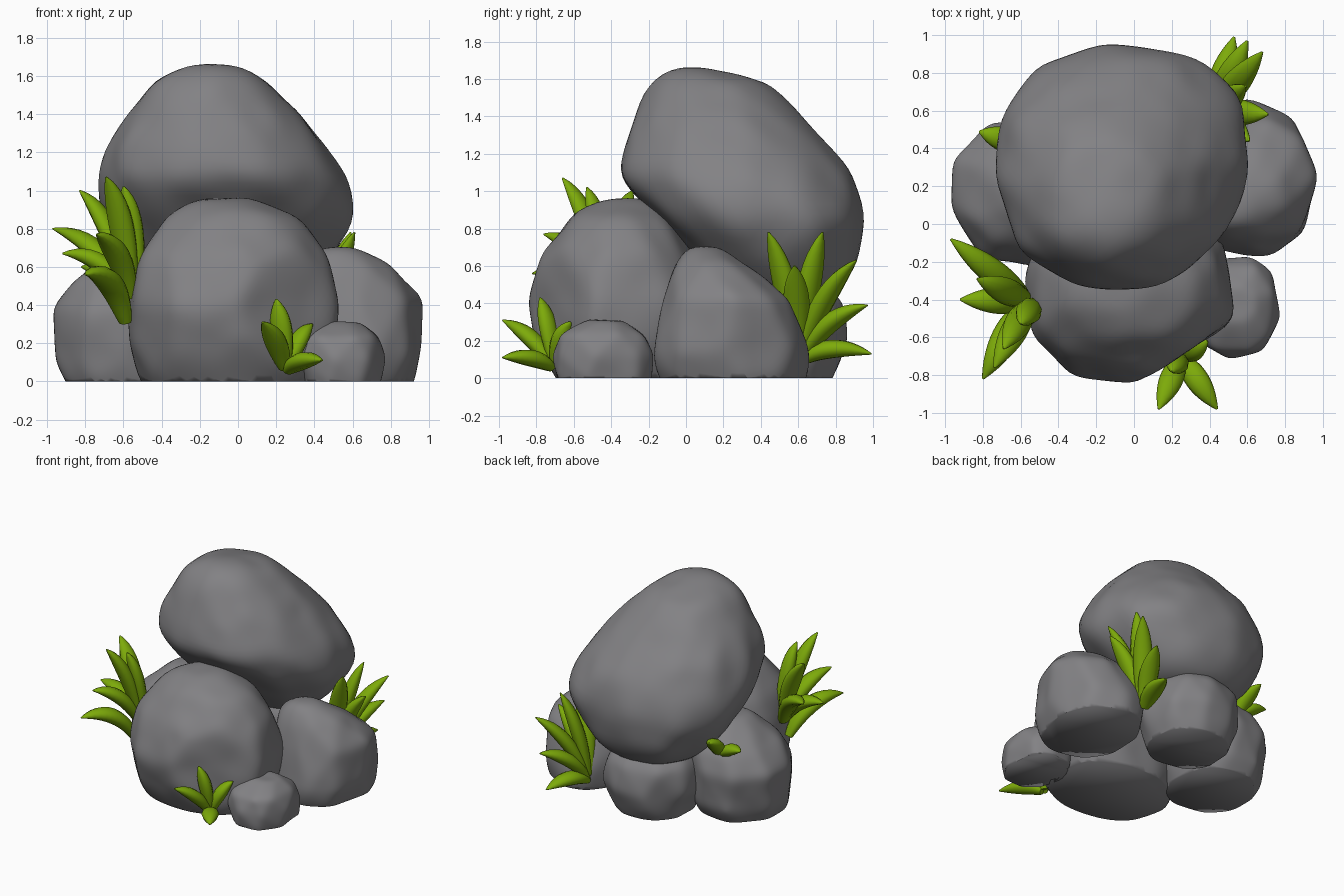
import bpy, bmesh, math, random
from mathutils import Vector, noise
from mathutils.bvhtree import BVHTree

if "Cube" in bpy.data.objects:
    bpy.data.objects.remove(bpy.data.objects["Cube"])


def material(name, rgb):
    m = bpy.data.materials.new(name)
    m.diffuse_color = (*rgb, 1.0)
    m.use_nodes = True
    m.node_tree.nodes["Principled BSDF"].inputs["Base Color"].default_value = m.diffuse_color
    return m


STONE = material("stone grey", (0.225, 0.222, 0.232))
LEAF = material("leaf green", (0.205, 0.405, 0.003))


def finish(bm, name, mat, angle):
    bmesh.ops.recalc_face_normals(bm, faces=bm.faces[:])
    me = bpy.data.meshes.new(name)
    bm.to_mesh(me)
    bm.free()
    me.materials.append(mat)
    ob = bpy.data.objects.new(name, me)
    bpy.context.collection.objects.link(ob)
    bpy.ops.object.select_all(action='DESELECT')
    ob.select_set(True)
    bpy.context.view_layer.objects.active = ob
    bpy.ops.object.shade_smooth_by_angle(angle=math.radians(angle))
    return ob


def fit(values, lo, hi):
    a, b = min(values), max(values)
    return [lo + (v - a) / (b - a) * (hi - lo) for v in values]


def rock(name, levels, seed, grounded=True, sides=9, chips=()):
    """Worn stone from levels (z, x min, x max, y min, y max), with flat
    chips given as (point, normal)."""
    rng = random.Random(seed)
    if grounded:
        _, x0, x1, y0, y1 = levels[0]
        dx, dy = (x1 - x0) * 0.1, (y1 - y0) * 0.1
        levels = [(-0.12, x0 + dx, x1 - dx, y0 + dy, y1 - dy)] + levels
    # faceted hull around jittered rings, each filling its level
    hull = bmesh.new()
    for z, x0, x1, y0, y1 in levels:
        turn = rng.uniform(0, math.tau)
        angles = [turn + (i + rng.uniform(-0.2, 0.2)) * math.tau / sides
                  for i in range(sides)]
        soft = lambda c: math.copysign(abs(c) ** 0.9, c)
        xs = fit([soft(math.cos(a)) for a in angles], x0, x1)
        ys = fit([soft(math.sin(a)) for a in angles], y0, y1)
        for x, y in zip(xs, ys):
            hull.verts.new((x, y, z))
    bmesh.ops.convex_hull(hull, input=hull.verts[:])
    for point, normal in chips:
        bmesh.ops.bisect_plane(
            hull, geom=hull.verts[:] + hull.edges[:] + hull.faces[:],
            plane_co=point, plane_no=normal, clear_outer=True)
        bmesh.ops.convex_hull(hull, input=hull.verts[:])
    tree = BVHTree.FromBMesh(hull)
    hull.free()
    # dense ball wrapped onto the hull, then worn soft
    _, x0, x1, y0, y1 = levels[len(levels) // 2]
    centre = Vector(((x0 + x1) / 2, (y0 + y1) / 2,
                     (levels[0][0] + levels[-1][0]) / 2))
    bm = bmesh.new()
    bmesh.ops.create_icosphere(bm, subdivisions=5, radius=1)
    for v in bm.verts:
        d = v.co.normalized()
        hit = tree.ray_cast(centre + d * 3, -d)[0]
        v.co = hit if hit else centre + d * 0.2
    for _ in range(5):
        bmesh.ops.smooth_vert(bm, verts=bm.verts[:], factor=0.5,
                              use_axis_x=True, use_axis_y=True, use_axis_z=True)
    for v in bm.verts:
        v.co += (v.co - centre).normalized() * (
            0.005 + 0.012 * noise.noise(v.co * 5 + Vector((seed, 0, 0))))
    # flat underside
    if grounded:
        cut = bmesh.ops.bisect_plane(
            bm, geom=bm.verts[:] + bm.edges[:] + bm.faces[:],
            plane_co=(0, 0, 0), plane_no=(0, 0, 1), clear_inner=True)
        rim = [e for e in cut["geom_cut"] if isinstance(e, bmesh.types.BMEdge)]
        bmesh.ops.edgeloop_fill(bm, edges=rim)
    return finish(bm, name, STONE, 180)


def leaf(name, base, tip, width, lift):
    """Fleshy pointed blade arching from base to tip."""
    base, tip = Vector(base), Vector(tip)
    span = tip - base
    out = Vector((span.x, span.y, 0))
    mid = base + out * 0.35 + Vector((0, 0, span.z * 0.5 + lift))
    side = Vector((0, 0, 1)).cross(out).normalized()
    steps, sides = 12, 10
    bm = bmesh.new()
    rings = []
    for s in range(steps + 1):
        t = s / steps
        p = base * (1 - t) ** 2 + mid * 2 * t * (1 - t) + tip * t * t
        tangent = ((mid - base) * (1 - t) + (tip - mid) * t).normalized()
        normal = tangent.cross(side).normalized()
        w = width / 2 * (0.5 * (1 - t) + 0.8 * max(
            0.0, math.sin(math.pi * t ** 1.15)) ** 0.7)
        w = max(w, 0.006)
        rings.append([bm.verts.new(
            p + side * w * math.cos(a) + normal * w * 0.72 * math.sin(a))
            for a in (math.tau * i / sides for i in range(sides))])
    for r0, r1 in zip(rings, rings[1:]):
        for i in range(sides):
            j = (i + 1) % sides
            bm.faces.new((r0[i], r0[j], r1[j], r1[i]))
    bm.faces.new(rings[0])
    bm.faces.new(rings[-1])
    return finish(bm, name, LEAF, 60)


def tuft(name, base, width, lift, tips):
    for i, tip in enumerate(tips):
        # spread the roots a little towards each tip
        root = Vector(base) + (Vector(tip) - Vector(base)) * 0.06
        leaf(f"{name}_leaf_{i + 1}", root, tip, width, lift)


# Large boulder resting on the others
rock("top_boulder", [
    (0.42, -0.38, 0.28, 0.28, 0.80),
    (0.62, -0.60, 0.48, 0.08, 0.92),
    (0.85, -0.72, 0.61, -0.15, 0.97),
    (1.07, -0.74, 0.58, -0.35, 0.90),
    (1.22, -0.70, 0.47, -0.33, 0.79),
    (1.40, -0.57, 0.32, -0.27, 0.61),
    (1.57, -0.46, 0.15, -0.21, 0.46),
    (1.655, -0.28, 0.00, -0.10, 0.10)], 3, grounded=False, sides=10)

# Stones on the ground
rock("front_boulder", [
    (0.0, -0.52, 0.42, -0.70, 0.05),
    (0.18, -0.57, 0.50, -0.80, 0.10),
    (0.40, -0.58, 0.55, -0.86, 0.12),
    (0.66, -0.51, 0.47, -0.77, 0.04),
    (0.86, -0.38, 0.33, -0.62, -0.08),
    (0.955, -0.22, 0.08, -0.46, -0.20)], 8, sides=10,
    chips=[((0.54, -0.50, 0.3), (0.54, -0.84, 0.0)),
           ((0.23, -0.66, 0.0), (0.50, -0.80, -0.25))])
rock("left_stone", [
    (0.0, -0.89, -0.30, -0.16, 0.45),
    (0.10, -0.95, -0.25, -0.20, 0.52),
    (0.38, -0.98, -0.20, -0.22, 0.56),
    (0.53, -0.85, -0.20, -0.15, 0.50),
    (0.70, -0.64, -0.35, 0.00, 0.30)], 5)
rock("right_stone", [
    (0.0, 0.28, 0.92, -0.15, 0.65),
    (0.14, 0.25, 0.96, -0.18, 0.67),
    (0.42, 0.25, 0.97, -0.13, 0.55),
    (0.61, 0.30, 0.80, -0.06, 0.32),
    (0.70, 0.42, 0.62, 0.00, 0.18)], 12)
rock("back_stone", [
    (0.0, -0.36, 0.20, 0.22, 0.78),
    (0.20, -0.44, 0.28, 0.18, 0.86),
    (0.40, -0.42, 0.26, 0.18, 0.84),
    (0.58, -0.28, 0.12, 0.30, 0.68)], 21)
rock("small_stone", [
    (0.0, 0.34, 0.75, -0.68, -0.18),
    (0.12, 0.29, 0.77, -0.72, -0.17),
    (0.23, 0.31, 0.73, -0.67, -0.22),
    (0.31, 0.42, 0.64, -0.52, -0.33)], 30, sides=8)

# Leafy tufts growing between the stones
tuft("left_tuft", (-0.55, -0.41, 0.42), 0.135, 0.13, [
    (-0.69, -0.66, 1.07), (-0.83, -0.29, 1.00), (-0.97, -0.08, 0.80),
    (-0.92, -0.40, 0.67), (-0.74, -0.76, 0.77)])
leaf("left_tuft_low_leaf", (-0.59, -0.44, 0.31), (-0.80, -0.82, 0.56), 0.145, 0.18)
leaf("left_tuft_inner_leaf", (-0.53, -0.42, 0.48), (-0.60, -0.53, 1.02), 0.13, 0.12)
tuft("front_tuft", (0.25, -0.70, 0.05), 0.12, 0.05, [
    (0.13, -0.98, 0.31), (0.44, -0.98, 0.11),
    (0.20, -0.78, 0.43), (0.39, -0.62, 0.30)])
tuft("back_tuft", (0.42, 0.60, 0.09), 0.135, 0.09, [
    (0.53, 0.99, 0.13), (0.60, 0.97, 0.39), (0.68, 0.91, 0.63),
    (0.59, 0.73, 0.78), (0.71, 0.58, 0.60), (0.61, 0.44, 0.78)])
tuft("side_tuft", (-0.60, 0.42, 0.48), 0.12, 0.05, [
    (-0.82, 0.49, 0.60), (-0.65, 0.64, 0.68)])
